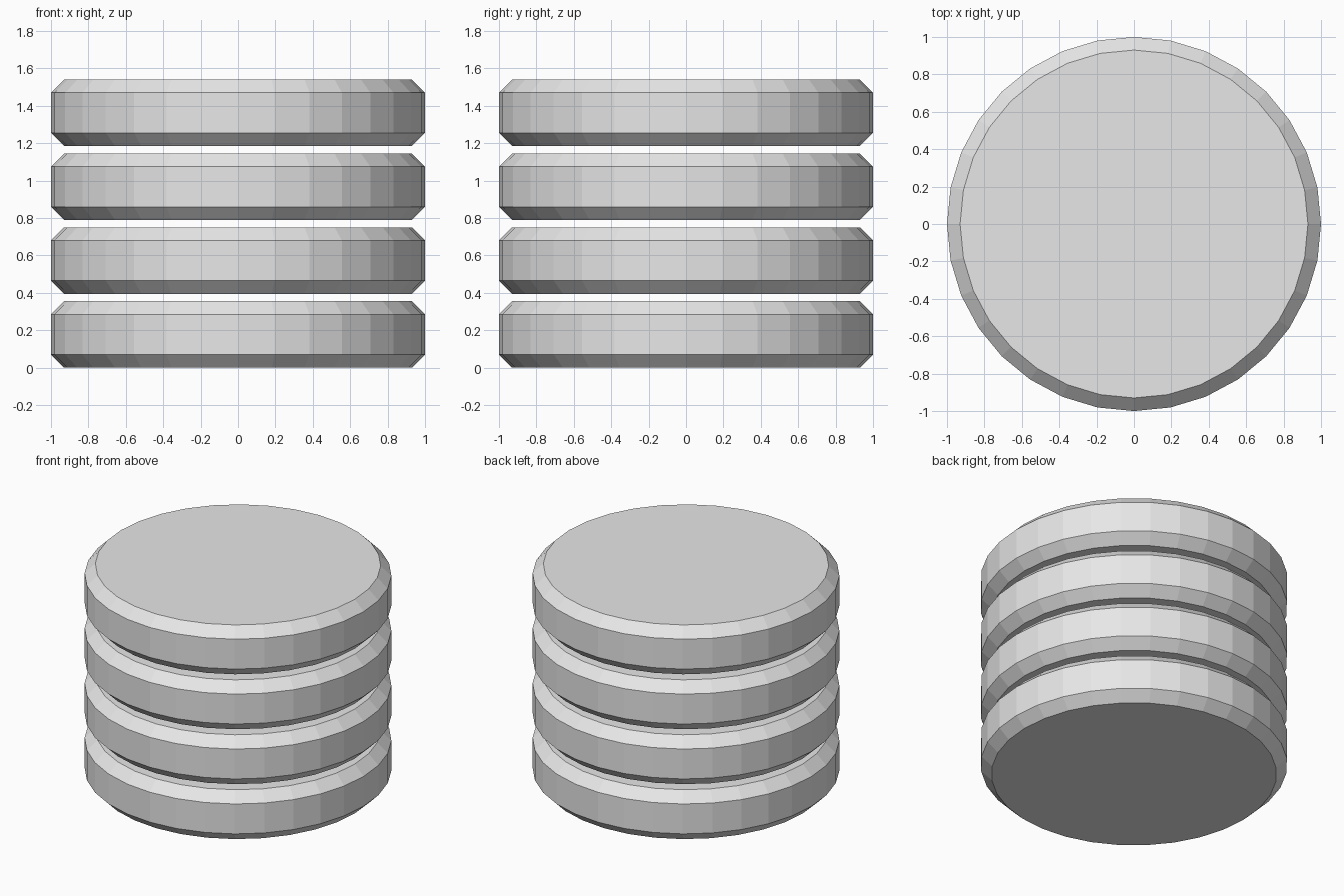
import bpy
import bmesh
from mathutils import Matrix

cube = bpy.data.objects.get("Cube")
if cube:
    bpy.data.objects.remove(cube, do_unlink=True)

SIDES = 32
RADIUS = 1.0
HEIGHT = 0.355
CHAMFER = 0.07
PITCH = 0.395

grey = bpy.data.materials.new("light_grey")
grey.use_nodes = True
grey.diffuse_color = (0.8, 0.8, 0.8, 1)
grey.node_tree.nodes["Principled BSDF"].inputs["Base Color"].default_value = (0.8, 0.8, 0.8, 1)


def make_disc(name, bottom):
    """Flat-shaded round disc with both rims chamfered."""
    bm = bmesh.new()
    bmesh.ops.create_cone(bm, cap_ends=True, segments=SIDES, radius1=RADIUS,
                          radius2=RADIUS, depth=HEIGHT,
                          matrix=Matrix.Translation((0, 0, HEIGHT / 2)))
    # Rim chamfers: inset each cap, then lower the wall rings
    caps = [f for f in bm.faces if len(f.verts) == SIDES]
    for cap in caps:
        rim = list(cap.verts)
        inward = -CHAMFER if cap.normal.z > 0 else CHAMFER
        bmesh.ops.inset_individual(bm, faces=[cap], thickness=CHAMFER)
        for v in rim:
            v.co.z += inward
    bm.normal_update()
    mesh = bpy.data.meshes.new(name)
    bm.to_mesh(mesh)
    bm.free()
    mesh.materials.append(grey)
    obj = bpy.data.objects.new(name, mesh)
    obj.location.z = bottom
    bpy.context.collection.objects.link(obj)


# Stack of four discs with open gaps between them
for i, level in enumerate(("bottom", "lower_middle", "upper_middle", "top")):
    make_disc(level + "_disc", i * PITCH)
